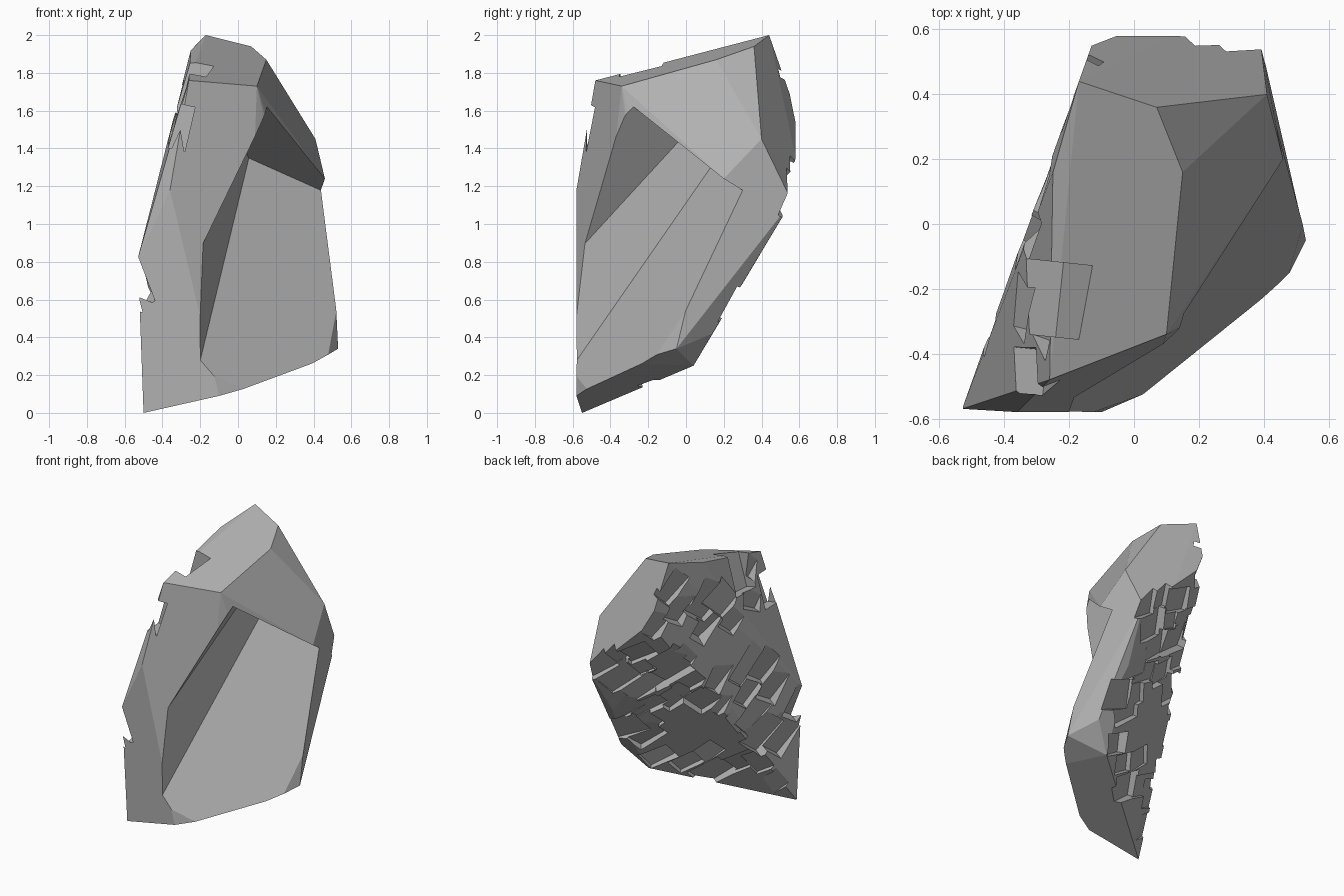
import bpy, bmesh, random
from mathutils import Vector, Matrix
from mathutils.bvhtree import BVHTree

if "Cube" in bpy.data.objects:
    bpy.data.objects.remove(bpy.data.objects["Cube"])

random.seed(7)


def add_object(name, bm, hidden=False):
    bmesh.ops.recalc_face_normals(bm, faces=bm.faces[:])
    mesh = bpy.data.meshes.new(name)
    bm.to_mesh(mesh)
    bm.free()
    obj = bpy.data.objects.new(name, mesh)
    bpy.context.collection.objects.link(obj)
    obj.hide_render = obj.hide_viewport = hidden
    return obj


# Boulder body: convex hull of its main corners
corners = [
    (-.5, -.55, 0), (-.1, -.58, .09), (.04, -.52, .13), (.39, -.24, .26), (.48, -.15, .31),
    (.53, -.05, .34), (.27, .04, .25), (.42, .14, .42), (.52, 0, .55),
    (-.2, -.58, .3), (-.53, -.57, .82), (-.36, -.58, 1.18),
    (-.26, -.48, 1.76), (.1, -.34, 1.73), (.15, .16, 1.87), (.07, .36, 1.94),
    (-.17, .44, 2), (-.25, .16, 1.92), (.41, .4, 1.45), (.46, .2, 1.24),
    (.39, .56, 1.12), (-.12, .58, 1.6), (.13, .58, 1.36)]
bm = bmesh.new()
for p in corners:
    bm.verts.new(p)
bmesh.ops.convex_hull(bm, input=bm.verts[:])
bmesh.ops.delete(bm, geom=[v for v in bm.verts if not v.link_faces], context='VERTS')
bmesh.ops.recalc_face_normals(bm, faces=bm.faces[:])
bm.normal_update()
tree = BVHTree.FromBMesh(bm)
bmesh.ops.dissolve_limit(bm, angle_limit=.07, verts=bm.verts[:], edges=bm.edges[:])
boulder = add_object("boulder", bm)

# Flat dark grey stone
stone = bpy.data.materials.new("stone")
stone.diffuse_color = (.44, .44, .44, 1)
stone.use_nodes = True
stone.node_tree.nodes["Principled BSDF"].inputs["Base Color"].default_value = stone.diffuse_color
boulder.data.materials.append(stone)

# Cutter for the recessed front: a block trimmed by four planes
cut = bmesh.new()
bmesh.ops.create_cube(cut, size=4)
planes = [
    ((.05, .15, 1.33), (-.6, 1, -.55)),         # recessed face
    ((.13, -.33, 1.66), (.213, .66, 1)),        # underside of the overhang
    ((-.19, -.55, .88), (-.39, .135, 0)),       # lower step wall
    ((-.19, -.55, .88), (-.169, -.045, .095)),  # upper step wall
]
for co, no in planes:
    res = bmesh.ops.bisect_plane(cut, geom=cut.verts[:] + cut.edges[:] + cut.faces[:],
                                 plane_co=co, plane_no=no, clear_outer=True)
    rim = [g for g in res["geom_cut"] if isinstance(g, bmesh.types.BMEdge)]
    bmesh.ops.contextual_create(cut, geom=rim)
recess = add_object("recess_cutter", cut, True)


# Chips: tilted blocks knocked out of the broken back-left side
chips = bmesh.new()


def chip(point, normal, along, length, width):
    n = Vector(normal).normalized()
    t = Vector(along)
    t = (t - n * t.dot(n)).normalized()
    frame = Matrix((t, n.cross(t), n)).transposed().to_4x4()
    h = .4
    bmesh.ops.create_cube(chips, size=1, matrix=Matrix.Translation(Vector(point) + n * h / 2)
                          @ frame @ Matrix.Diagonal((length, width, h, 1)))


def jitter(r):
    return Vector([random.uniform(-r, r) for _ in range(3)])


out = Vector((-.66, .57, -.49)).normalized()
grain = Vector((-.6, -.36, .7))
grain = (grain - out * grain.dot(out)).normalized()
cross = out.cross(grain)
centre = Vector((-.15, .1, .95))
for i in range(-6, 7):
    for j in range(-8, 9):
        shift = .1 * (j % 2)
        start = centre + out * 2 + grain * (i * .21 + shift) + cross * (j * .15) + jitter(.04)
        hit, normal, index, dist = tree.ray_cast(start, -out)
        if hit is None or normal.dot(out) < .4 or random.random() < .25:
            continue
        n = (normal * .6 + out * .4 + jitter(.12)).normalized()
        chip(hit - n * random.uniform(.005, .05), n, grain + jitter(.12),
             random.uniform(.2, .34), random.uniform(.13, .22))

# Larger gouges beside the top and the front edge
chip((-.17, -.24, 1.74), (-.95, .1, .3), (0, 0, 1), .4, .23)
chip((-.25, -.46, 1.5), (-.95, .1, .2), (.2, 0, 1), .24, .14)
chips_obj = add_object("chip_cutter", chips, True)

for name, tool, overlap in (("recess", recess, False), ("chips", chips_obj, True)):
    mod = boulder.modifiers.new(name, 'BOOLEAN')
    mod.operation = 'DIFFERENCE'
    mod.solver = 'EXACT'
    mod.use_self = overlap
    mod.object = tool
